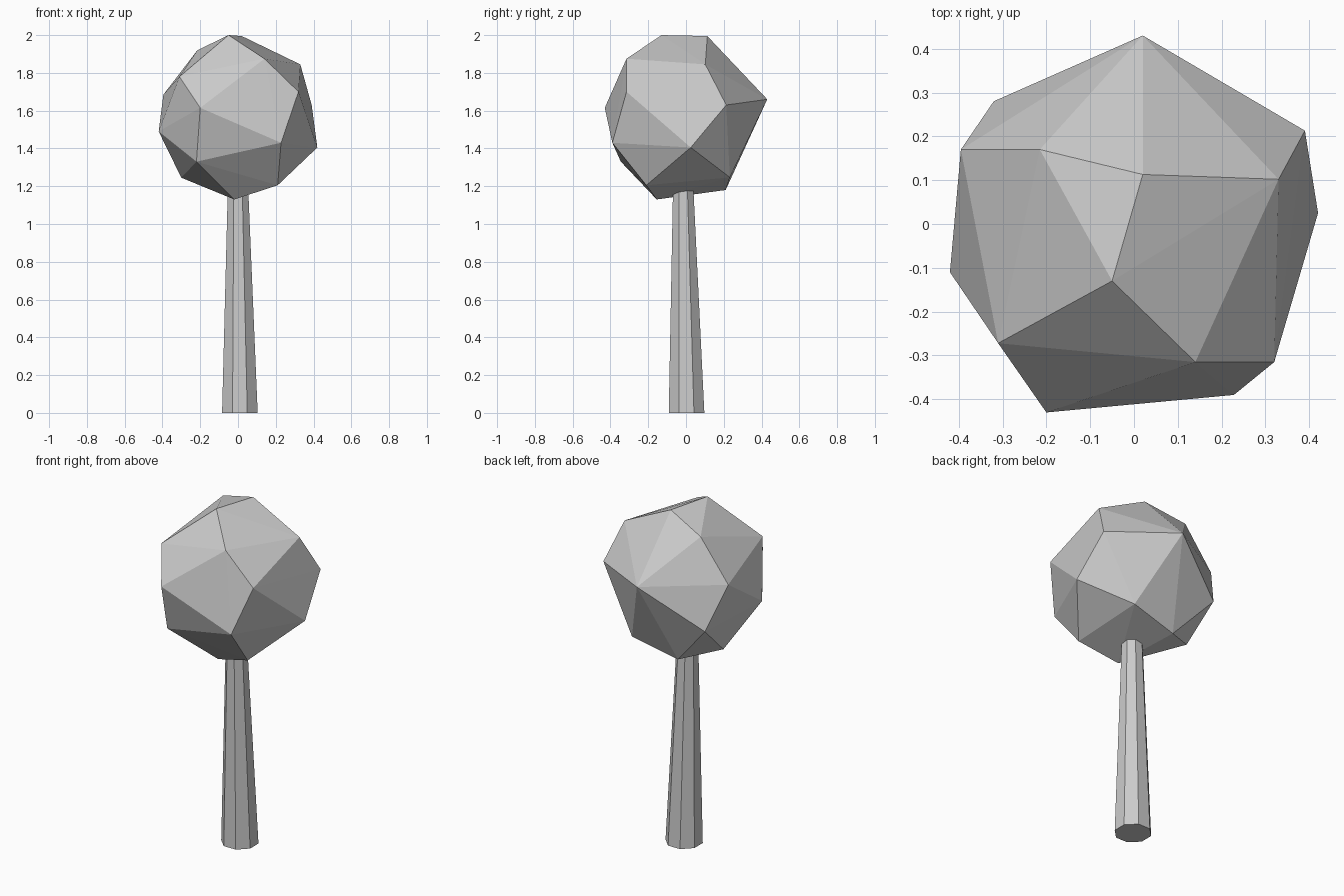
import bpy, bmesh, math
from mathutils import Matrix

if "Cube" in bpy.data.objects:
    bpy.data.objects.remove(bpy.data.objects["Cube"])


def finish(bm, name):
    bmesh.ops.recalc_face_normals(bm, faces=bm.faces)
    mesh = bpy.data.meshes.new(name)
    bm.to_mesh(mesh)
    bm.free()
    obj = bpy.data.objects.new(name, mesh)
    bpy.context.collection.objects.link(obj)
    return obj


# Trunk: tapered eight-sided column, leaning slightly
height = 1.2
bm = bmesh.new()
bmesh.ops.create_cone(bm, cap_ends=True, segments=8, radius1=0.102, radius2=0.058,
                      depth=height,
                      matrix=Matrix.Translation((0.01, 0.003, height / 2))
                      @ Matrix.Rotation(math.radians(22.5), 4, 'Z'))
for v in bm.verts:
    if v.co.z > height / 2:
        v.co.x -= 0.01
        v.co.y -= 0.018
# keep the flats facing the axes
finish(bm, "trunk")

# Crown: irregular faceted ball, the hull of its corner points
crown_points = [
    # top
    (-0.05, -0.13, 2.0), (0.02, 0.113, 1.995), (-0.215, 0.17, 1.92),
    (0.14, -0.315, 1.875), (0.33, 0.102, 1.845),
    # upper ring
    (-0.31, -0.272, 1.78), (-0.395, 0.17, 1.685), (0.02, 0.43, 1.66),
    (0.39, 0.213, 1.63), (0.32, -0.315, 1.70), (-0.20, -0.43, 1.615),
    # lower ring
    (-0.42, -0.11, 1.49), (-0.32, 0.28, 1.43), (0.42, 0.025, 1.405),
    (0.228, -0.39, 1.43), (-0.22, -0.345, 1.33),
    # bottom
    (-0.30, 0.08, 1.245), (0.19, 0.232, 1.247), (0.21, -0.21, 1.205),
    (-0.095, 0.21, 1.18), (-0.02, -0.155, 1.13),
]
bm = bmesh.new()
for p in crown_points:
    bm.verts.new(p)
bmesh.ops.convex_hull(bm, input=bm.verts)
finish(bm, "crown")
